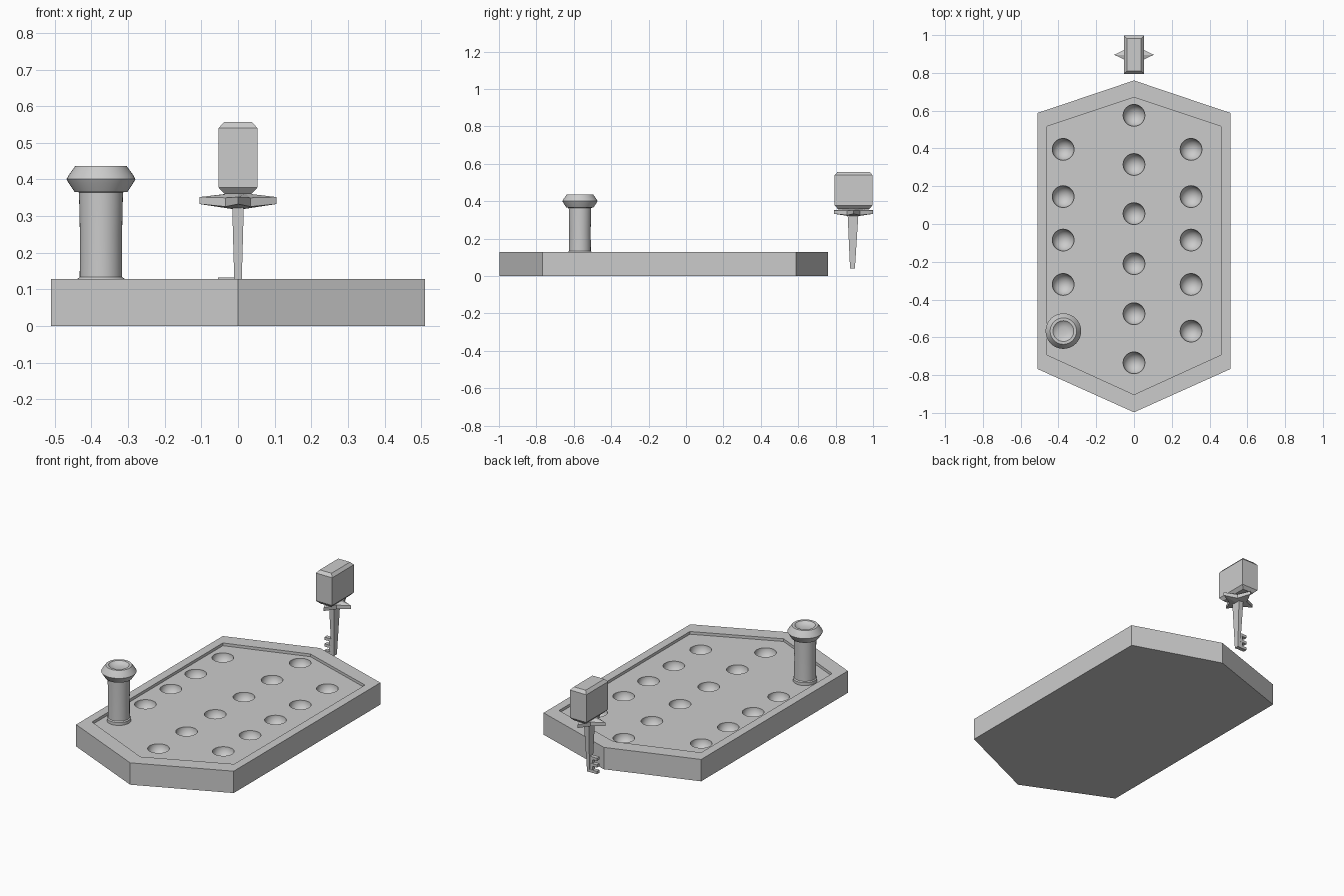
import bpy, bmesh, math
from mathutils import Matrix, Vector

if "Cube" in bpy.data.objects:
    bpy.data.objects.remove(bpy.data.objects["Cube"])

grey = bpy.data.materials.new("plain grey")
grey.diffuse_color = (0.6, 0.6, 0.6, 1)
grey.use_nodes = True
grey.node_tree.nodes["Principled BSDF"].inputs["Base Color"].default_value = grey.diffuse_color


def make(name, bm, smooth=None):
    bmesh.ops.recalc_face_normals(bm, faces=bm.faces[:])
    me = bpy.data.meshes.new(name)
    bm.to_mesh(me)
    bm.free()
    me.materials.append(grey)
    ob = bpy.data.objects.new(name, me)
    bpy.context.collection.objects.link(ob)
    activate(ob)
    if smooth:
        bpy.ops.object.shade_smooth_by_angle(angle=math.radians(smooth))
    return ob


def activate(ob):
    bpy.ops.object.select_all(action='DESELECT')
    ob.select_set(True)
    bpy.context.view_layer.objects.active = ob


def loft(name, rings, smooth=None):
    """Skin a list of equal-length point rings and cap both ends."""
    bm = bmesh.new()
    vs = [[bm.verts.new(p) for p in r] for r in rings]
    n = len(vs[0])
    for a, b in zip(vs, vs[1:]):
        for i in range(n):
            bm.faces.new((a[i], a[(i + 1) % n], b[(i + 1) % n], b[i]))
    bm.faces.new(vs[0])
    bm.faces.new(vs[-1])
    return make(name, bm, smooth)


def rect(cx, cy, hx, hy, z):
    return [(cx + sx * hx, cy + sy * hy, z)
            for sx, sy in ((-1, -1), (1, -1), (1, 1), (-1, 1))]


def circle(cx, cy, r, z, n=40):
    return [(cx + r * math.cos(2 * math.pi * i / n),
             cy + r * math.sin(2 * math.pi * i / n), z) for i in range(n)]


# Board: six-sided slab with a shallow recess in the top
TOP, FLOOR = 0.128, 0.112


def hexagon(w, front, side_front, side_back, back, z):
    return [(0, front, z), (w, side_front, z), (w, side_back, z),
            (0, back, z), (-w, side_back, z), (-w, side_front, z)]


outer = (0.51, -0.997, -0.768, 0.588, 0.76)
inner = (0.46, -0.903, -0.693, 0.517, 0.67)
board = loft("board", [hexagon(*outer, 0), hexagon(*outer, TOP),
                       hexagon(*inner, TOP), hexagon(*inner, FLOOR)])

# Round dimples in three columns
SIDE = (0.395, 0.145, -0.085, -0.32)
holes = [(0, y) for y in (0.575, 0.315, 0.055, -0.21, -0.475, -0.735)]
holes += [(-0.375, y) for y in SIDE] + [(0.302, y) for y in SIDE + (-0.567,)]
bm = bmesh.new()
for x, y in holes:
    bmesh.ops.create_uvsphere(bm, u_segments=32, v_segments=17, radius=0.058,
                              matrix=Matrix.Translation((x, y, FLOOR)))
cutter = make("dimple_cutter", bm)
cutter.hide_render = True
mod = board.modifiers.new("dimples", 'BOOLEAN')
mod.operation, mod.solver, mod.object = 'DIFFERENCE', 'EXACT', cutter
activate(board)
bpy.ops.object.modifier_apply(modifier=mod.name)
bpy.data.objects.remove(cutter)
activate(board)
bpy.ops.object.shade_smooth_by_angle(angle=math.radians(30))

# Peg: turned post with a flared foot and a dished head
profile = [(0.064, FLOOR - 0.002), (0.064, 0.129), (0.058, 0.134),
           (0.0575, 0.25), (0.060, 0.365), (0.072, 0.366), (0.088, 0.39),
           (0.094, 0.401), (0.088, 0.412), (0.070, 0.437), (0.055, 0.437),
           (0.045, 0.428), (0.022, 0.422)]
loft("peg", [circle(-0.374, -0.567, r, z) for r, z in profile], 40)

# Key: chamfered block handle
KY = 0.896
loft("key_handle", [rect(0, KY, 0.036, 0.085, 0.360), rect(0, KY, 0.053, 0.101, 0.378),
                    rect(0, KY, 0.053, 0.101, 0.540), rect(0, KY, 0.038, 0.086, 0.557)])


# Key guard: four-pointed star, thicker towards the middle
def star(tip, notch, z_tip, z_notch):
    pts = []
    for i in range(8):
        r, z = (notch, z_notch) if i % 2 else (tip, z_tip)
        a = i * math.pi / 4
        pts.append((r * math.cos(a), KY + r * math.sin(a), z))
    return pts


loft("key_guard", [star(0.02, 0.02, 0.320, 0.320), star(0.105, 0.048, 0.333, 0.326),
                   star(0.105, 0.048, 0.352, 0.350), star(0.03, 0.03, 0.361, 0.361)])

# Key shaft: tapering bar
loft("key_shaft", [rect(0, KY - 0.006, 0.008, 0.013, 0.04),
                   rect(0, KY - 0.003, 0.016, 0.029, 0.335)])

# Key teeth: three prongs on the left of the shaft
for i, z in enumerate((0.040, 0.078, 0.117)):
    loft(f"key_tooth_{i + 1}", [rect(-0.029, KY - 0.006, 0.026, 0.012, z),
                                rect(-0.029, KY - 0.006, 0.026, 0.012, z + 0.016)])
# Web joining the teeth to the shaft
loft("key_web", [rect(-0.014, KY - 0.006, 0.012, 0.011, 0.041),
                 rect(-0.014, KY - 0.006, 0.012, 0.011, 0.132)])
